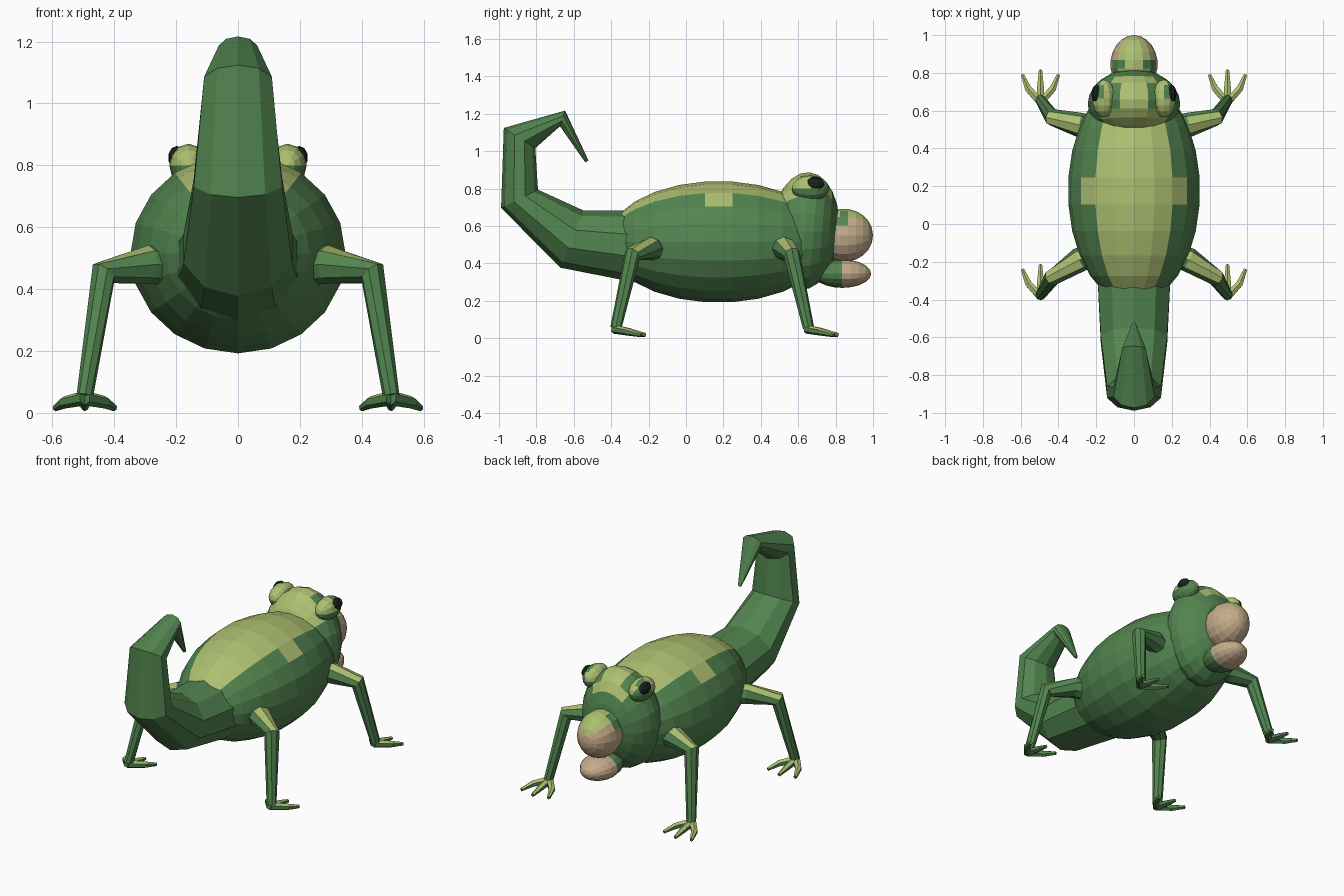
import bpy, bmesh, math
from mathutils import Vector, Matrix

cube = bpy.data.objects.get("Cube")
if cube:
    bpy.data.objects.remove(cube)


def material(name, rgb):
    m = bpy.data.materials.new(name)
    m.use_nodes = True
    m.diffuse_color = (*rgb, 1)
    m.node_tree.nodes["Principled BSDF"].inputs["Base Color"].default_value = (*rgb, 1)
    return m


PALETTE = [
    material("leaf_green", (0.085, 0.235, 0.08)),
    material("lime_yellow", (0.42, 0.53, 0.165)),
    material("tan_skin", (0.56, 0.41, 0.26)),
    material("eye_black", (0.01, 0.014, 0.011)),
]
GREEN, LIME, TAN, BLACK = range(len(PALETTE))


def finish(bm, name, paint):
    """Colour every face with the rule paint(centre, normal) and link the object."""
    bmesh.ops.recalc_face_normals(bm, faces=bm.faces)
    bm.normal_update()
    for f in bm.faces:
        f.material_index = paint(f.calc_center_median(), f.normal)
    mesh = bpy.data.meshes.new(name)
    bm.to_mesh(mesh)
    bm.free()
    for m in PALETTE:
        mesh.materials.append(m)
    bpy.context.collection.objects.link(bpy.data.objects.new(name, mesh))


def ellipsoid(name, centre, radii, segments, rings, paint, tilt=0):
    """Flat-faced ellipsoid with its poles along y."""
    bm = bmesh.new()
    place = (Matrix.Translation(centre) @ Matrix.Rotation(tilt, 4, "X")
             @ Matrix.Diagonal((*radii, 1)) @ Matrix.Rotation(-math.pi / 2, 4, "X"))
    bmesh.ops.create_uvsphere(bm, u_segments=segments, v_segments=rings, radius=1, matrix=place)
    finish(bm, name, paint)


def tube(name, path, widths, depths, sides, ref, paint):
    """Faceted limb swept along a path, with mitred elliptical rings."""
    bm = bmesh.new()
    pts = [Vector(p) for p in path]
    rings = []
    for i, p in enumerate(pts):
        t = Vector()
        if i:
            t += (p - pts[i - 1]).normalized()
        if i < len(pts) - 1:
            t += (pts[i + 1] - p).normalized()
        t.normalize()
        side = t.cross(Vector(ref)).normalized() if ref else Vector((1, 0, 0))
        up = side.cross(t)
        angles = [math.tau * k / sides for k in range(sides)]
        rings.append([bm.verts.new(p + side * widths[i] * math.sin(a) + up * depths[i] * math.cos(a))
                      for a in angles])
    for a, b in zip(rings, rings[1:]):
        for k in range(sides):
            n = (k + 1) % sides
            bm.faces.new((a[k], a[n], b[n], b[k]))
    bm.faces.new(rings[0])
    bm.faces.new(rings[-1])
    finish(bm, name, paint)


def plain(index):
    return lambda c, n: index


# Body with a lime saddle along the back
def paint_body(c, n):
    angle = math.degrees(math.atan2(abs(c.x) / 0.35, (c.z - 0.515) / 0.325))
    limit = 54 if abs(c.y - 0.175) < 0.07 else 36
    return LIME if angle < limit and c.y > -0.33 else GREEN


ellipsoid("body", (0, 0.175, 0.515), (0.35, 0.6, 0.325), 20, 13, paint_body)


# Head with a lime crown
def paint_head(c, n):
    crown = c.z > 0.75 and (c.y < 0.62 or abs(c.x) < 0.1)
    return LIME if crown else GREEN


ellipsoid("head", (0, 0.635, 0.573), (0.245, 0.185, 0.315), 20, 12, paint_head, -0.08)


# Muzzle and lower jaw
def paint_muzzle(c, n):
    if c.z > 0.6 and abs(c.x) < 0.065 and c.y > 0.8:
        return LIME
    return GREEN if c.z > 0.62 and c.y < 0.87 else TAN


ellipsoid("muzzle", (0, 0.845, 0.55), (0.125, 0.155, 0.142), 16, 11, paint_muzzle)
ellipsoid("lower_jaw", (0, 0.835, 0.345), (0.11, 0.155, 0.076), 16, 10,
          lambda c, n: TAN if c.y > 0.83 else GREEN)

# Curled tail
tail_path = [(0, -0.24, 0.49), (0, -0.61, 0.53), (0, -0.89, 0.745),
             (0, -0.89, 1.07), (0, -0.66, 1.175), (0, -0.53, 0.945)]
tube("tail", tail_path, (0.205, 0.185, 0.15, 0.115, 0.065, 0.01),
     (0.195, 0.165, 0.11, 0.1, 0.044, 0.01), 10, None, plain(GREEN))

# Eyes, legs and feet on both sides
for s, label in ((1, "left"), (-1, "right")):
    ellipsoid(label + "_eye", (s * 0.16, 0.665, 0.8), (0.062, 0.1, 0.07), 12, 8,
              lambda c, n: LIME if c.z > 0.8 and (c.y < 0.67 or abs(c.x) < 0.17) else GREEN)
    ellipsoid(label + "_pupil", (s * 0.198, 0.69, 0.825), (0.028, 0.048, 0.038), 10, 8, plain(BLACK))

    # Hip, knee and ankle positions
    limbs = {
        "hind": ((0.2, -0.15, 0.465), (0.29, -0.19, 0.48), (0.435, -0.285, 0.45), (0.495, -0.375, 0.055)),
        "front": ((0.22, 0.515, 0.465), (0.29, 0.525, 0.48), (0.435, 0.565, 0.45), (0.495, 0.655, 0.055)),
    }
    for limb, joints in limbs.items():
        path = [(s * x, y, z) for x, y, z in joints]
        tube(f"{label}_{limb}_leg", path, (0.055, 0.062, 0.045, 0.027), (0.06, 0.065, 0.045, 0.03),
             8, (0, 1, 0),
             lambda c, n: LIME if n.z > 0.6 and abs(c.x) > 0.25 and c.z > 0.3 else GREEN)
        heel = path[-1]
        for toe, spread, reach in (("inner", -1, 0.135), ("middle", 0, 0.16), ("outer", 1, 0.135)):
            out = s * spread
            toe_path = [(heel[0], heel[1] - 0.01, 0.048),
                        (heel[0] + out * 0.065, heel[1] + reach * 0.45, 0.034),
                        (heel[0] + out * 0.095, heel[1] + reach, 0.016)]
            tube(f"{label}_{limb}_{toe}_toe", toe_path, (0.024, 0.02, 0.01), (0.024, 0.02, 0.011),
                 6, (0, 0, 1), lambda c, n: LIME if n.z > 0.7 else GREEN)
